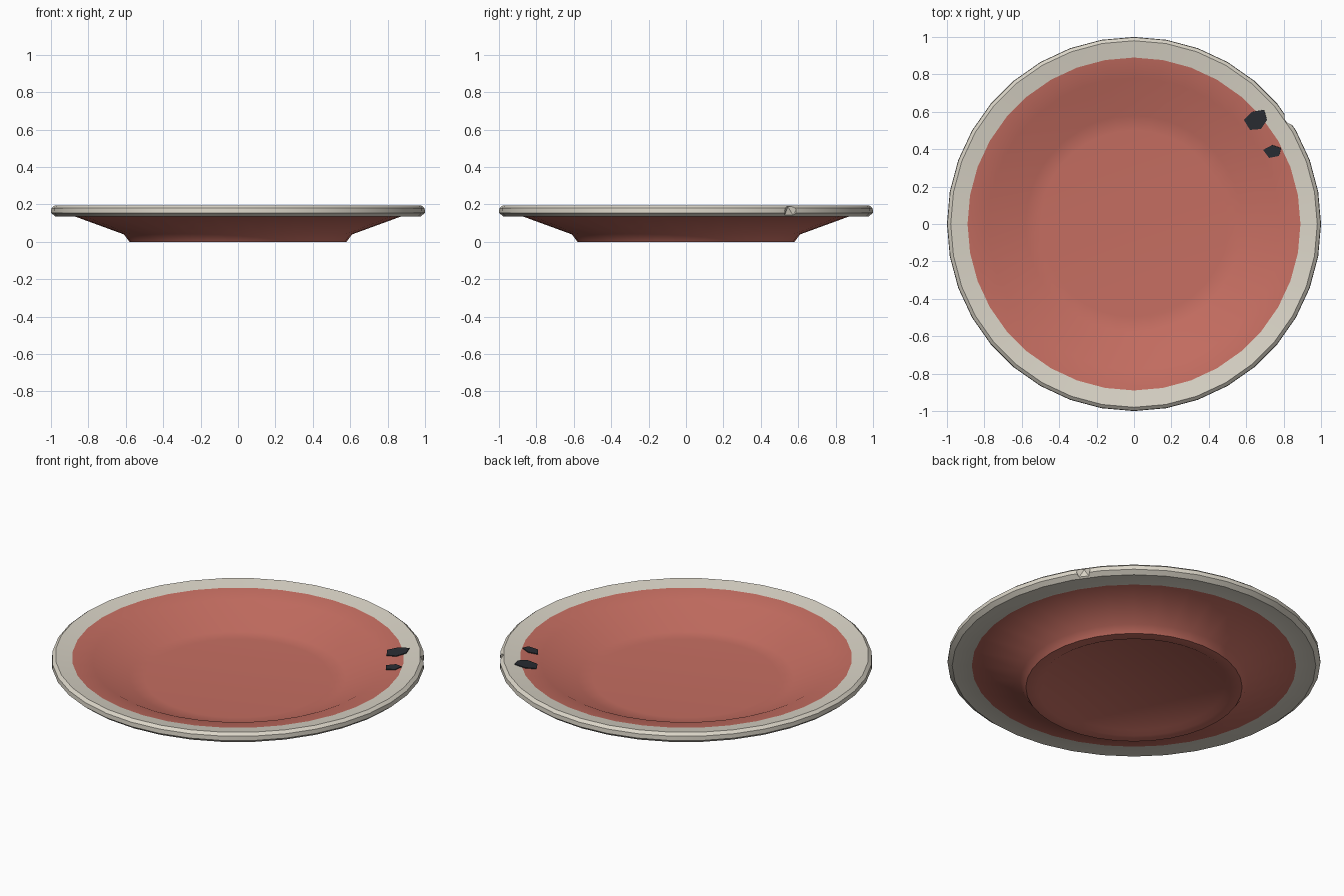
import bpy, bmesh, math
from mathutils import Vector

cube = bpy.data.objects.get("Cube")
if cube:
    bpy.data.objects.remove(cube, do_unlink=True)


def make_material(name, rgb):
    mat = bpy.data.materials.new(name)
    mat.use_nodes = True
    color = (*rgb, 1.0)
    mat.diffuse_color = color
    mat.node_tree.nodes["Principled BSDF"].inputs["Base Color"].default_value = color
    return mat


coral = make_material("coral glaze", (0.56, 0.155, 0.12))
cream = make_material("cream rim", (0.70, 0.66, 0.57))
charcoal = make_material("charcoal mark", (0.023, 0.026, 0.033))


def make_object(name, bm, *materials):
    mesh = bpy.data.meshes.new(name)
    bm.to_mesh(mesh)
    bm.free()
    obj = bpy.data.objects.new(name, mesh)
    bpy.context.collection.objects.link(obj)
    for mat in materials:
        mesh.materials.append(mat)
    return obj


def activate(obj):
    bpy.ops.object.select_all(action='DESELECT')
    obj.select_set(True)
    bpy.context.view_layer.objects.active = obj


# Plate: profile (radius, height) of the eating side, then rim, underside and foot
upper = [(0, 0.058), (0.5, 0.058), (0.58, 0.063), (0.78, 0.162), (0.89, 0.18), (0.98, 0.195)]
lower = [(0.998, 0.18), (1, 0.155), (0.975, 0.135), (0.87, 0.135), (0.61, 0.04),
         (0.58, 0), (0.52, 0), (0.49, 0.018), (0, 0.018)]
bm = bmesh.new()
verts = [bm.verts.new((r, 0, z)) for r, z in upper + lower]
edges = [bm.edges.new(pair) for pair in zip(verts, verts[1:])]
bmesh.ops.spin(bm, geom=verts + edges, cent=(0, 0, 0), axis=(0, 0, 1),
               angle=math.tau, steps=36, use_merge=False)
bmesh.ops.remove_doubles(bm, verts=bm.verts, dist=0.0005)
bmesh.ops.recalc_face_normals(bm, faces=bm.faces)
for face in bm.faces:
    face.material_index = int(face.calc_center_median().xy.length > 0.88)
plate = make_object("plate", bm, coral, cream)

# Chip knocked out of the rim
bm = bmesh.new()
bmesh.ops.create_icosphere(bm, subdivisions=1, radius=0.052)
bmesh.ops.translate(bm, verts=bm.verts, vec=(0.843, 0.572, 0.165))
cutter = make_object("chip_cutter", bm, cream)
cutter.hide_render = True
activate(plate)
cut = plate.modifiers.new("chip", 'BOOLEAN')
cut.operation = 'DIFFERENCE'
cut.solver = 'EXACT'
cut.object = cutter
for face in cutter.data.polygons:
    face.material_index = 0
bpy.ops.object.modifier_apply(modifier=cut.name)
bpy.data.objects.remove(cutter, do_unlink=True)
for face in plate.data.polygons:
    if face.center.xy.length > 0.9:
        face.material_index = 1
bpy.ops.object.shade_smooth_by_angle(angle=math.radians(35))


# Dark worn marks draped on the glaze
def surface_height(radius):
    for (r0, z0), (r1, z1) in zip(upper, upper[1:]):
        if r0 <= radius <= r1:
            return z0 + (z1 - z0) * (radius - r0) / (r1 - r0)
    return upper[-1][1]


def add_mark(name, outline):
    points = [Vector(p) for p in outline]
    center = sum(points, Vector((0, 0))) / len(points)
    bm = bmesh.new()

    def drape(p):
        return bm.verts.new((p.x, p.y, surface_height(p.length) + 0.005))

    hub = drape(center)
    inner = [drape(center.lerp(p, 0.5)) for p in points]
    outer = [drape(p) for p in points]
    for i in range(len(points)):
        j = (i + 1) % len(points)
        bm.faces.new((hub, inner[i], inner[j]))
        bm.faces.new((inner[i], outer[i], outer[j], inner[j]))
    bmesh.ops.recalc_face_normals(bm, faces=bm.faces)
    if sum(f.normal.z for f in bm.faces) < 0:
        bmesh.ops.reverse_faces(bm, faces=bm.faces)
    mark = make_object(name, bm, charcoal)
    activate(mark)
    solid = mark.modifiers.new("thickness", 'SOLIDIFY')
    solid.thickness = 0.008
    solid.offset = -1


add_mark("large_mark", [(0.588, 0.556), (0.62, 0.503), (0.679, 0.508),
                        (0.711, 0.556), (0.695, 0.61), (0.631, 0.599)])
add_mark("small_mark", [(0.69, 0.396), (0.722, 0.353), (0.775, 0.364),
                        (0.786, 0.406), (0.738, 0.422)])
